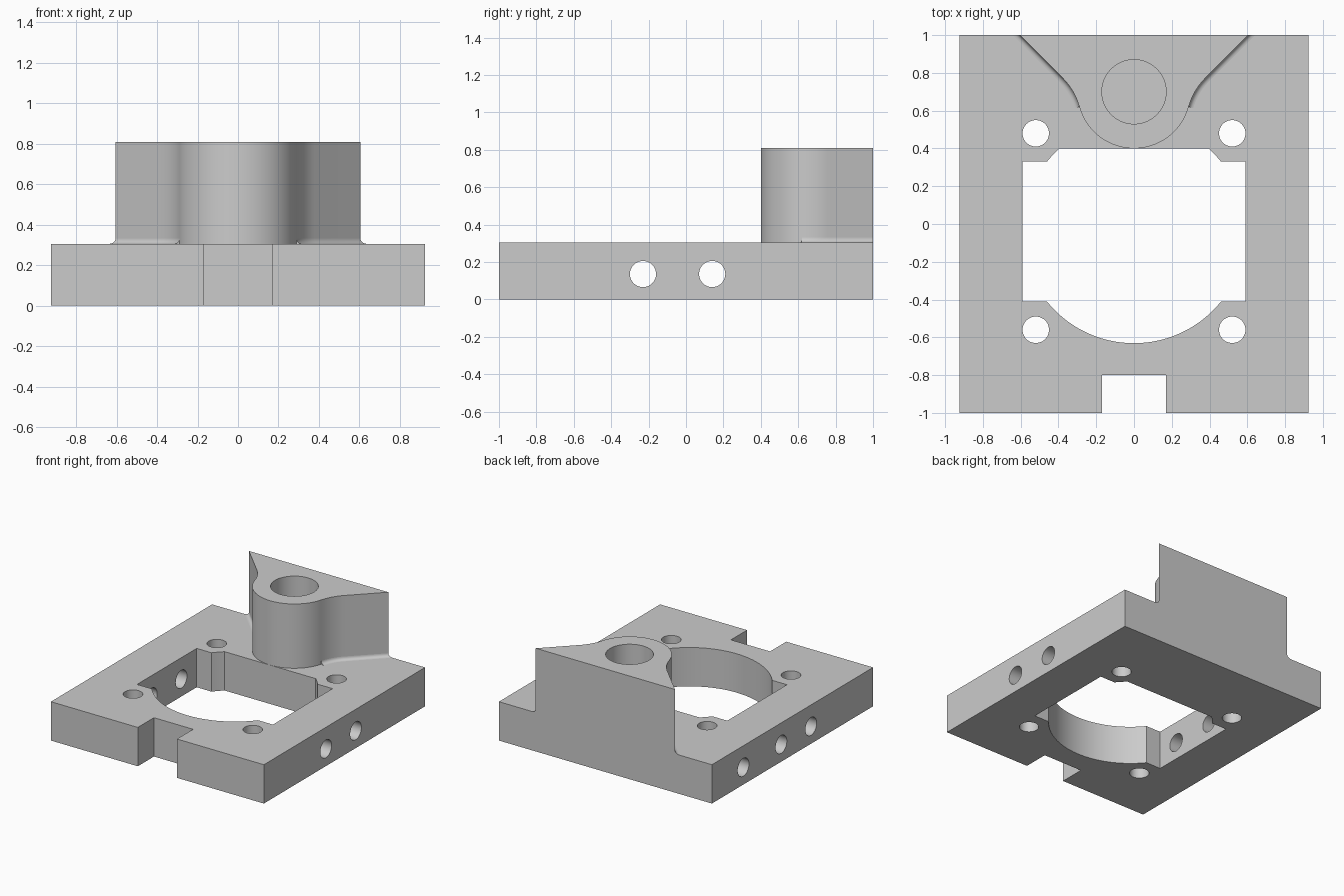
import bpy, bmesh
from math import cos, sin, radians, sqrt, pi, asin, acos
from mathutils import Matrix, Vector

cube = bpy.data.objects.get("Cube")
if cube:
    bpy.data.objects.remove(cube, do_unlink=True)

grey = bpy.data.materials.new("light grey")
grey.use_nodes = True
grey.diffuse_color = (0.6, 0.6, 0.6, 1)
grey.node_tree.nodes["Principled BSDF"].inputs["Base Color"].default_value = (0.6, 0.6, 0.6, 1)

WIDTH, PLATE_H, TOWER_H = 0.925, 0.305, 0.81
BORE_Y, BOSS_R, BLEND_R, FILLET_R = 0.7, 0.3, 0.349, 0.026


def to_object(bm, name):
    bmesh.ops.recalc_face_normals(bm, faces=bm.faces)
    mesh = bpy.data.meshes.new(name)
    bm.to_mesh(mesh)
    bm.free()
    mesh.materials.append(grey)
    obj = bpy.data.objects.new(name, mesh)
    bpy.context.collection.objects.link(obj)
    return obj


def prism(name, outline, z0, z1):
    bm = bmesh.new()
    face = bm.faces.new([bm.verts.new((x, y, z0)) for x, y in outline])
    new = bmesh.ops.extrude_face_region(bm, geom=[face])["geom"]
    verts = [v for v in new if isinstance(v, bmesh.types.BMVert)]
    bmesh.ops.translate(bm, verts=verts, vec=(0, 0, z1 - z0))
    return to_object(bm, name)


def arc(cx, cy, r, a0, a1, n):
    return [(cx + r * cos(a0 + (a1 - a0) * i / n), cy + r * sin(a0 + (a1 - a0) * i / n))
            for i in range(n + 1)]


def mirrored(half):
    # Close a right-hand half outline with its mirror image
    return half + [(-x, y) for x, y in reversed(half) if abs(x) > 1e-5]


def combine(target, tool, operation):
    mod = target.modifiers.new("combine", 'BOOLEAN')
    mod.operation, mod.solver, mod.object = operation, 'EXACT', tool
    bpy.context.view_layer.objects.active = target
    bpy.ops.object.modifier_apply(modifier=mod.name)
    bpy.data.objects.remove(tool, do_unlink=True)


def upright_hole(x, y, r, z0, z1, n=48):
    return prism("hole_cutter", arc(x, y, r, 0, 2 * pi, n)[:-1], z0, z1)


def cross_hole(y, x0, x1):
    bm = bmesh.new()
    place = Matrix.Translation(((x0 + x1) / 2, y, 0.136)) @ Matrix.Rotation(pi / 2, 4, 'Y')
    bmesh.ops.create_cone(bm, cap_ends=True, segments=48, radius1=0.07, radius2=0.07,
                          depth=x1 - x0, matrix=place)
    return to_object(bm, "cross_hole_cutter")


# Base plate with the front notch
plate = prism("mount_body", mirrored([(0.17, -0.8), (0.17, -1), (WIDTH, -1), (WIDTH, 1)]),
              0, PLATE_H)

# Tower: round boss blending into a wedge at the back edge
boss_end = radians(-15.5)
bx = (BOSS_R + BLEND_R) * cos(boss_end)
by = BORE_Y + (BOSS_R + BLEND_R) * sin(boss_end)
blend = arc(bx, by, BLEND_R, boss_end + pi, radians(135), 10)
side = blend + [(0.605, 1)]
half = arc(0, BORE_Y, BOSS_R, -pi / 2, boss_end, 24)[:-1] + side
tower = prism("tower", mirrored(half), 0.25, TOWER_H)
combine(plate, tower, 'UNION')

# Central opening: a rectangle merged with a circle that is cut off at the back
cy, cr, back = -0.04, 0.591, 0.399
x_back = sqrt(cr ** 2 - (back - cy) ** 2)
a_low, a_high = asin(-0.37 / cr), asin(0.37 / cr)
opening = (arc(0, cy, cr, -pi / 2, a_low, 24) + [(0.59, cy - 0.37), (0.59, cy + 0.37)]
           + arc(0, cy, cr, a_high, acos(x_back / cr), 4))
combine(plate, prism("opening_cutter", mirrored(opening), -0.1, PLATE_H + 0.1), 'DIFFERENCE')

# Blind bore in the tower, four bolt holes, cross holes and the side inlet
combine(plate, upright_hole(0, BORE_Y, 0.17, 0.06, 1, 64), 'DIFFERENCE')
for x in (-0.52, 0.52):
    for y in (-0.56, 0.48):
        combine(plate, upright_hole(x, y, 0.07, -0.1, 0.5), 'DIFFERENCE')
for y in (-0.23, 0.14):
    combine(plate, cross_hole(y, -1.1, 1.1), 'DIFFERENCE')
combine(plate, cross_hole(0.61, -1.1, 0), 'DIFFERENCE')


# Small rounded fillet where the tower sides meet the plate
def fillet(name, s):
    bm = bmesh.new()
    rings = []
    for i, (x, y) in enumerate(side):
        if i < len(side) - 1:
            out = Vector((bx - x, by - y, 0)).normalized()
        else:
            out = Vector((sqrt(2), 0, 0))
        section = [(0, 0)] + arc(FILLET_R, FILLET_R, FILLET_R, pi, 1.5 * pi, 6)
        ring = []
        for d, h in section:
            p = Vector((x, y, PLATE_H + h)) + out * d
            ring.append(bm.verts.new((p.x * s, p.y, p.z)))
        rings.append(ring)
    for a, b in zip(rings, rings[1:]):
        for k in range(len(a)):
            j = (k + 1) % len(a)
            bm.faces.new((a[k], a[j], b[j], b[k]))
    bm.faces.new(rings[0])
    bm.faces.new(rings[-1])
    return to_object(bm, name)


parts = [plate, fillet("left_fillet", 1), fillet("right_fillet", -1)]
bpy.ops.object.select_all(action='DESELECT')
for part in parts:
    part.select_set(True)
bpy.context.view_layer.objects.active = plate
bpy.ops.object.shade_smooth_by_angle(angle=radians(30))
